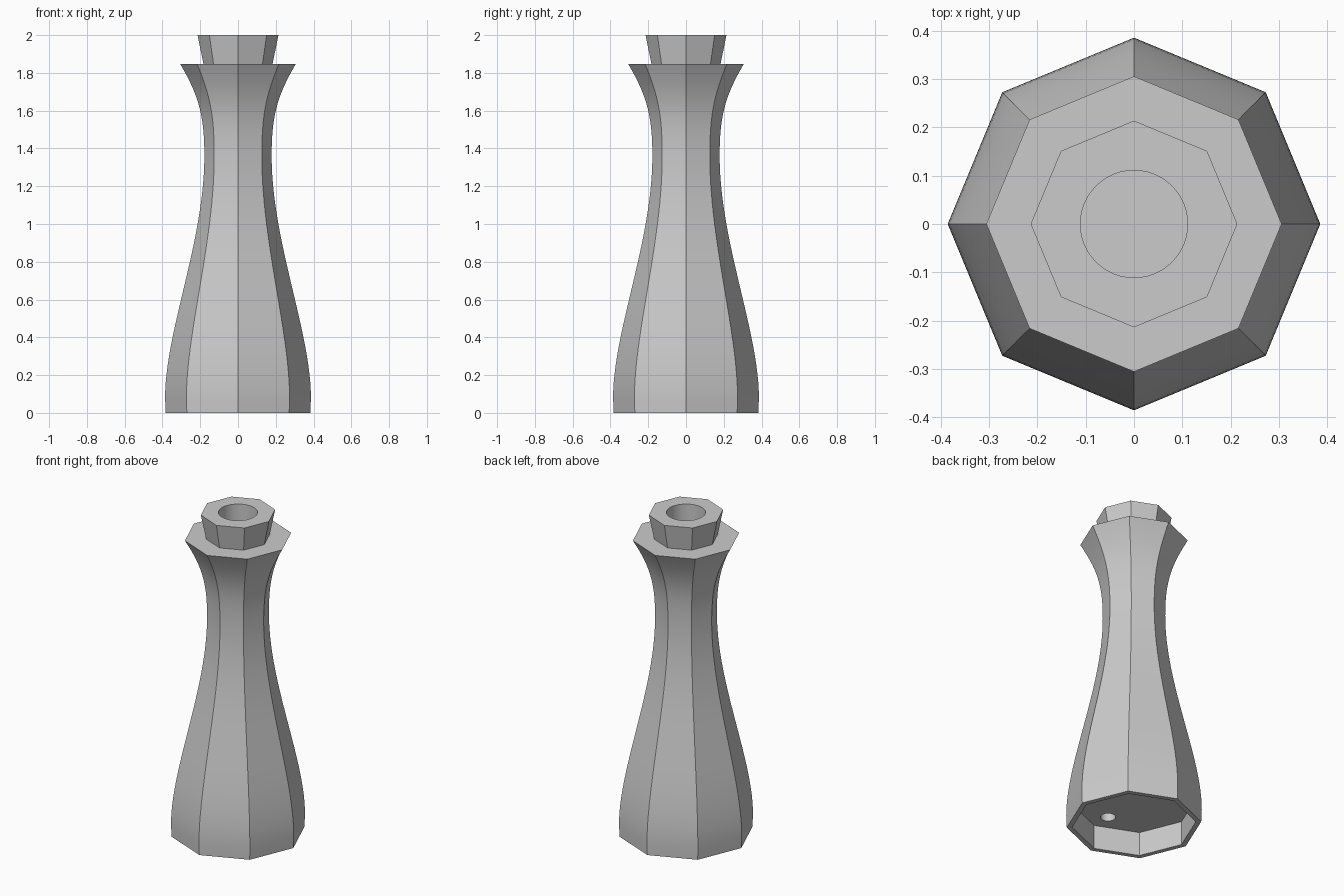
import bpy, bmesh, math
from mathutils import Vector
from mathutils.geometry import interpolate_bezier

cube = bpy.data.objects.get("Cube")
if cube:
    bpy.data.objects.remove(cube, do_unlink=True)

grey = bpy.data.materials.new("plain grey")
grey.use_nodes = True
colour = (0.6, 0.6, 0.6, 1)
grey.diffuse_color = colour
grey.node_tree.nodes["Principled BSDF"].inputs["Base Color"].default_value = colour


def lathe(name, profile, sides, centre=(0, 0)):
    """Turn a (radius, height) profile into a closed solid of given sides."""
    bm = bmesh.new()
    rings = [[bm.verts.new((centre[0] + r * math.cos(math.tau * i / sides),
                            centre[1] + r * math.sin(math.tau * i / sides), z))
              for i in range(sides)] for r, z in profile]
    for low, high in zip(rings, rings[1:]):
        for i in range(sides):
            j = (i + 1) % sides
            bm.faces.new((low[i], low[j], high[j], high[i]))
    bm.faces.new(rings[0][::-1])
    bm.faces.new(rings[-1])
    bmesh.ops.recalc_face_normals(bm, faces=bm.faces)
    mesh = bpy.data.meshes.new(name)
    bm.to_mesh(mesh)
    bm.free()
    mesh.materials.append(grey)
    obj = bpy.data.objects.new(name, mesh)
    bpy.context.collection.objects.link(obj)
    return obj


def drill(obj, radius, low, high, centre=(0, 0)):
    """Cut a round hole and drop the cutter."""
    cutter = lathe("hole_cutter", [(radius, low), (radius, high)], 48, centre)
    cutter.hide_render = True
    mod = obj.modifiers.new("hole", 'BOOLEAN')
    mod.operation, mod.solver, mod.object = 'DIFFERENCE', 'EXACT', cutter
    bpy.context.view_layer.objects.active = obj
    bpy.ops.object.modifier_apply(modifier=mod.name)
    bpy.data.objects.remove(cutter, do_unlink=True)


def bezier(points, steps):
    pts = [Vector((r, z, 0)) for r, z in points]
    return [(p.x, p.y) for p in interpolate_bezier(*pts, steps)]


# Body: recessed base, swelling foot, narrow waist and flared lip
WAIST, LIP = (0.178, 1.36), (0.306, 1.847)
lower = bezier([(0.386, 0.08), (0.386, 0.43), (0.178, 0.91), WAIST], 28)
upper = bezier([WAIST, (0.178, 1.57), (0.206, 1.677), LIP], 18)
recess = [(0.352, 0.15), (0.352, 0), (0.383, 0)]
body = lathe("body", recess + lower + upper[1:], 8)

# Neck: short flared collar standing on the lip
neck = lathe("neck", [(0.183, LIP[1]), (0.214, 2)], 8)

# Mouth bore through neck and body, and small hole under the base
BORE = 0.111
drill(neck, BORE, 1.8, 2.1)
drill(body, BORE, 1.4, 1.9)
drill(body, 0.043, 0.1, 0.3, (0, -0.23))

for obj in (body, neck):
    bpy.ops.object.select_all(action='DESELECT')
    obj.select_set(True)
    bpy.context.view_layer.objects.active = obj
    bpy.ops.object.shade_smooth_by_angle(angle=math.radians(30))
